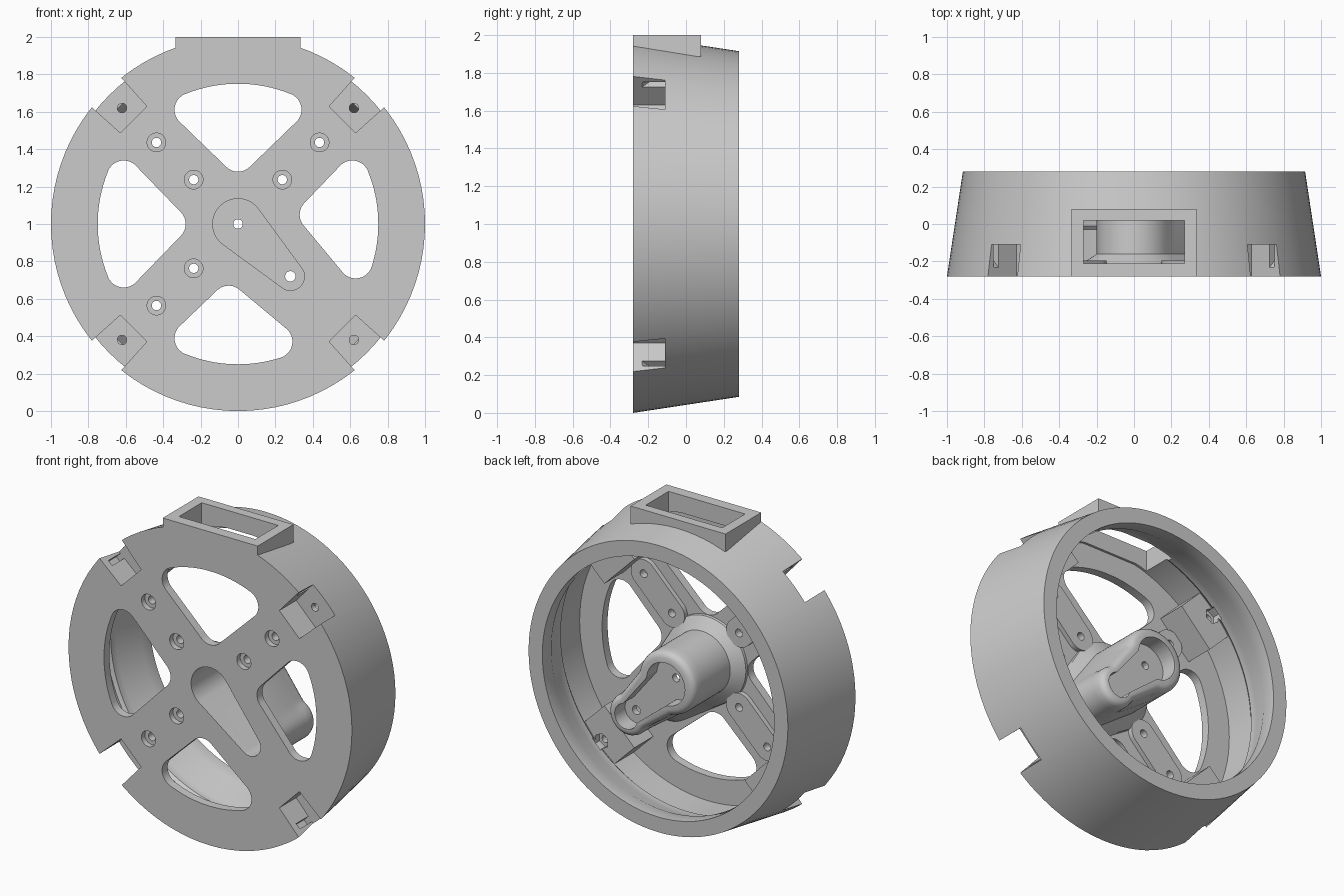
import bpy, bmesh, math
from math import sin, cos, sqrt, radians

if "Cube" in bpy.data.objects:
    bpy.data.objects.remove(bpy.data.objects["Cube"], do_unlink=True)

grey = bpy.data.materials.new("light grey plastic")
grey.use_nodes = True
colour = (0.6, 0.6, 0.6, 1)
grey.diffuse_color = colour
grey.node_tree.nodes["Principled BSDF"].inputs["Base Color"].default_value = colour

AXIS_Z = 1.0
FRONT, PLATE_BACK = -0.28, -0.225
TIP = 0.28      # sideways and downward offset of the hub arm


def finish(name, bm):
    bmesh.ops.recalc_face_normals(bm, faces=bm.faces)
    mesh = bpy.data.meshes.new(name)
    bm.to_mesh(mesh)
    bm.free()
    mesh.materials.append(grey)
    obj = bpy.data.objects.new(name, mesh)
    bpy.context.collection.objects.link(obj)
    return obj


def hull(circles, n=64):
    """Outline around (x, z, radius) circles, one point for each direction."""
    pts = []
    for i in range(n):
        a = 2 * math.pi * (i + 0.5) / n
        x, z, r = max(circles, key=lambda c: c[0] * cos(a) + c[1] * sin(a) + c[2])
        pts.append((x + r * cos(a), z + r * sin(a)))
    return pts


def radial(points, angle):
    """Turn (radius, sideways) points to lie along a direction."""
    c, s = cos(radians(angle)), sin(radians(angle))
    return [(r * c - t * s, r * s + t * c) for r, t in points]


def waisted(r1, r2, k, n=48):
    """Arm outline from the axis to the tip; k below 1 narrows the neck."""
    length = TIP * sqrt(2)
    slope = (r1 - r2) / length
    side = []
    for i in range(n + 1):
        s = -r1 + (length + r1 + r2) * (1 - cos(math.pi * i / n)) / 2
        w = max(r1 * r1 - s * s, r2 * r2 - (s - length) ** 2, 0) ** 0.5
        if r1 * slope < s < length + r2 * slope:
            w = max(w, k * (r1 - s * slope) / sqrt(1 - slope * slope))
        side.append((s, w))
    return radial(side + [(s, -w) for s, w in side[-2:0:-1]], -45)


def loft(name, layers):
    """Closed solid through (y, outline) layers."""
    bm = bmesh.new()
    rings = [[bm.verts.new((x, y, z + AXIS_Z)) for x, z in pts] for y, pts in layers]
    for a, b in zip(rings, rings[1:]):
        for i in range(len(a)):
            j = (i + 1) % len(a)
            bm.faces.new((a[i], a[j], b[j], b[i]))
    bm.faces.new(rings[0])
    bm.faces.new(rings[-1])
    return finish(name, bm)


def prism(name, pts, y0, y1):
    return loft(name, [(y0, pts), (y1, pts)])


def rod(x, z, r, y0, y1, n=24):
    return prism("cutter", hull([(x, z, r)], n), y0, y1)


def rect(x0, x1, z0, z1):
    return [(x0, z0), (x1, z0), (x1, z1), (x0, z1)]


def cut(obj, cutters):
    bpy.context.view_layer.objects.active = obj
    for c in cutters:
        c.hide_render = True
        mod = obj.modifiers.new("cut", "BOOLEAN")
        mod.operation, mod.solver, mod.object = "DIFFERENCE", "EXACT", c
        bpy.ops.object.modifier_apply(modifier=mod.name)


# Tapered drum with its front plate, back lip and wider front cavity
profile = [(0, FRONT), (1, FRONT), (0.915, 0.28), (0.818, 0.28), (0.818, 0.19),
           (0.892, 0.04), (0.892, -0.01), (0.908, -0.03),
           (0.908, PLATE_BACK), (0, PLATE_BACK)]
bm = bmesh.new()
verts = [bm.verts.new((r, y, AXIS_Z)) for r, y in profile]
edges = [bm.edges.new(pair) for pair in zip(verts, verts[1:])]
bmesh.ops.spin(bm, geom=verts + edges, cent=(0, 0, AXIS_Z), axis=(0, 1, 0),
               angle=2 * math.pi, steps=96)
bmesh.ops.remove_doubles(bm, verts=bm.verts, dist=1e-5)
drum = finish("drum", bm)

# Hub arm with a flared foot, a slight waist near the back and a rounded end
hub_layers = [(-0.24, 0.28, 0.2, 1), (-0.21, 0.275, 0.18, 1), (-0.16, 0.2, 0.135, 1),
              (0.06, 0.2, 0.13, 1), (0.12, 0.2, 0.13, 0.9), (0.165, 0.2, 0.13, 0.87),
              (0.185, 0.194, 0.124, 0.87), (0.198, 0.182, 0.112, 0.87),
              (0.205, 0.163, 0.097, 0.87)]
hub = loft("hub", [(y, waisted(a, b, k)) for y, a, b, k in hub_layers])

# Raised frame around the top opening
frame = prism("top_frame", rect(-0.335, 0.335, 0.887, 1.0), FRONT, 0.08)

# Four rounded windows between the spokes
ROUND = 0.09


def window(apex, start, end):
    centres = [(apex[0], apex[1], ROUND)]
    for i in range(17):
        a = radians(start + (end - start) * i / 16)
        centres.append((0.66 * cos(a), 0.66 * sin(a), ROUND))
    return prism("cutter", hull(centres, 128), -0.4, -0.18)


SPREAD = 22.2
windows = [window((0, 0.37), 90 - SPREAD, 90 + SPREAD),
           window((-0.37, 0), 180 - SPREAD, 180 + SPREAD),
           window((0.42, 0.05), -17.7, SPREAD),
           window((-0.05, -0.42), 270 - SPREAD, 270 + 17.7)]

# Front pocket, rear pocket and holes of the hub
front_pocket = prism("cutter", hull([(0, 0, 0.135), (TIP, -TIP, 0.075)]), -0.4, 0.06)
rear_pocket = prism("cutter", waisted(0.135, 0.08, 0.8), 0.1, 0.4)
hub_holes = [rod(0, 0, 0.025, 0, 0.2), rod(TIP, -TIP, 0.028, 0, 0.2)]

# Spoke pads with countersunk screw holes
pads, screw_holes = [], []
for name, sx, sz in (("left_spoke_pad", 1, 1), ("right_spoke_pad", -1, 1),
                     ("lower_spoke_pad", -1, -1)):
    ends = [(sx * d, sz * d) for d in (0.237, 0.436)]
    pad = prism(name, hull([(x, z, 0.09) for x, z in ends], 48), -0.235, -0.195)
    holes = []
    for x, z in ends:
        holes += [rod(x, z, 0.05, -0.4, -0.245), rod(x, z, 0.025, -0.3, -0.1)]
    cut(pad, holes)
    pads.append(pad)
    screw_holes += holes

# Corner blocks with a rim notch, barb slots, a screw hole and a nut trap
blocks, notches = [], []
for name, angle in (("upper_left_block", 45), ("upper_right_block", 135),
                    ("lower_right_block", 225), ("lower_left_block", 315)):
    block = prism(name, radial(rect(0.7, 0.93, -0.15, 0.15), angle), -0.235, -0.035)
    notch = prism("cutter", radial([(0.79, -0.1), (1.1, -0.117), (1.1, 0.117), (0.79, 0.1)], angle),
                  -0.4, -0.11)
    barbs = loft("cutter", [(y, radial(rect(0.918, 0.955, -t, t), angle))
                            for y, t in ((-0.24, 0.1), (-0.19, 0.15), (-0.11, 0.15))])
    (x, z), = radial([(0.877, 0)], angle)
    bore = rod(x, z, 0.025, -0.2, 0.0)
    nut = rod(x, z, 0.05, -0.075, 0.0, 6)
    cut(block, [notch, barbs, bore, nut])
    blocks.append(block)
    notches += [notch, barbs, bore, nut]

# Cut the shared openings
opening = prism("cutter", rect(-0.27, 0.27, 0.6, 1.2), -0.21, 0.02)
cut(drum, windows + screw_holes + notches + [front_pocket, opening])
cut(hub, [front_pocket, rear_pocket] + hub_holes)
cut(frame, [opening])

for obj in [o for o in bpy.data.objects if o.name.startswith("cutter")]:
    bpy.data.objects.remove(obj, do_unlink=True)

# Smooth the round walls and keep the edges sharp
bpy.ops.object.select_all(action="DESELECT")
for obj in [drum, hub, frame] + pads + blocks:
    obj.select_set(True)
bpy.context.view_layer.objects.active = drum
bpy.ops.object.shade_smooth_by_angle(angle=radians(30))
